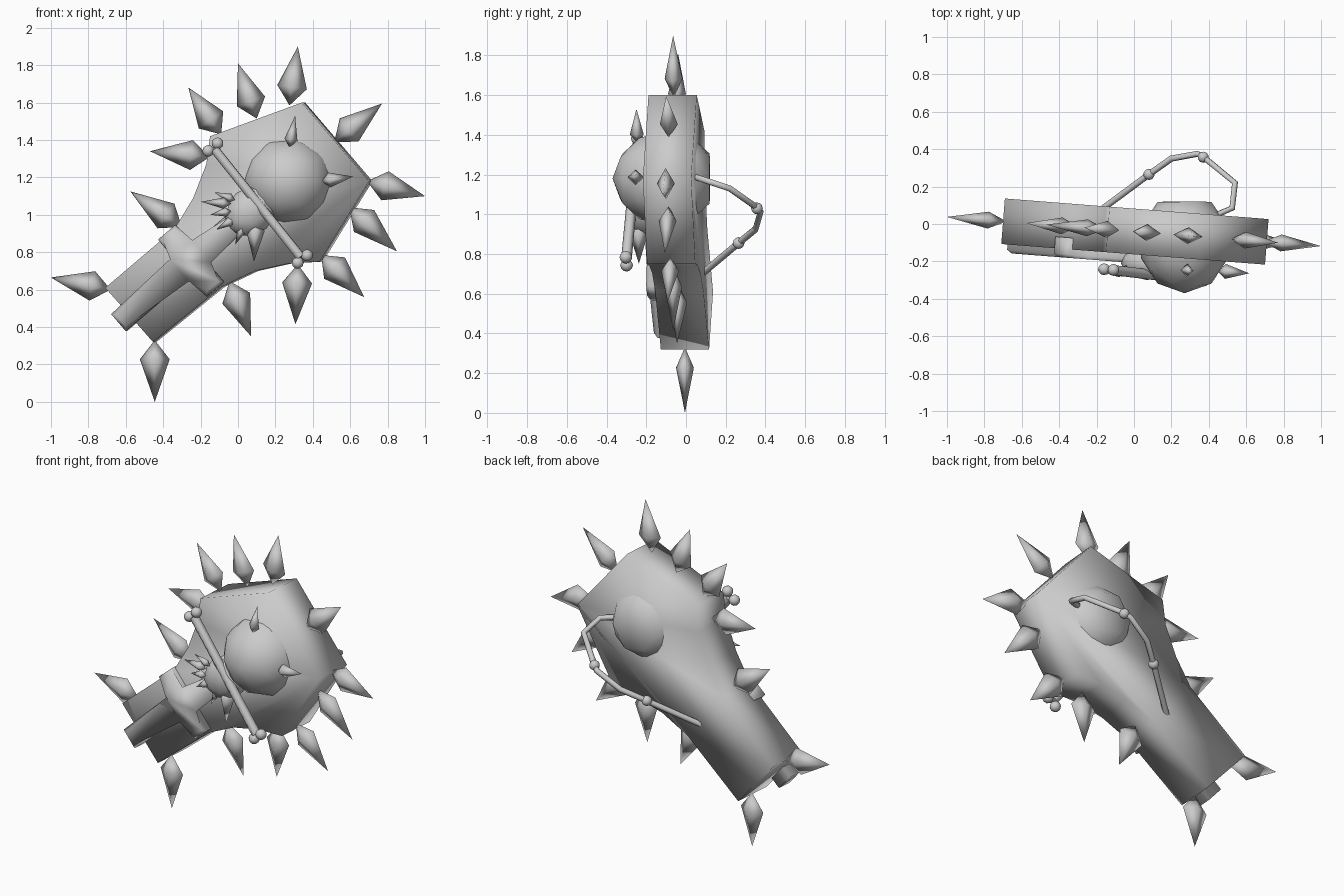
import bpy, bmesh, math
from mathutils import Vector, Matrix

if "Cube" in bpy.data.objects:
    bpy.data.objects.remove(bpy.data.objects["Cube"])

T = 0.078                                   # slight turn of the shield plane
N = Vector((T, 1, 0)).normalized()          # shield thickness direction


def P(x, z, d=0.0):
    """Point on the shield plane, pushed d along its thickness (back is +)."""
    return Vector((x, -0.04 - T * x, z)) + N * d


def finish(name, bm, smooth=True, angle=None):
    bmesh.ops.recalc_face_normals(bm, faces=bm.faces)
    me = bpy.data.meshes.new(name)
    bm.to_mesh(me)
    bm.free()
    ob = bpy.data.objects.new(name, me)
    bpy.context.collection.objects.link(ob)
    for p in me.polygons:
        p.use_smooth = smooth
    if angle:
        bpy.ops.object.select_all(action='DESELECT')
        ob.select_set(True)
        bpy.context.view_layer.objects.active = ob
        bpy.ops.object.shade_smooth_by_angle(angle=math.radians(angle))
    return ob


def slab(name, pts, d0, d1, inset=0.0, angle=None):
    """Outline in the shield plane extruded from d0 (front) to d1 (back)."""
    bm = bmesh.new()
    f = bm.faces.new([bm.verts.new(P(x, z, d0)) for x, z in pts])
    b = bm.faces.new([bm.verts.new(P(x, z, d1)) for x, z in pts])
    n = len(pts)
    for i in range(n):
        j = (i + 1) % n
        bm.faces.new((f.verts[i], f.verts[j], b.verts[j], b.verts[i]))
    if inset:
        bmesh.ops.bevel(bm, geom=list(f.edges), offset=inset, segments=1, affect='EDGES')
    return finish(name, bm, True, angle)


def spike(name, base, tip, w, t, mid):
    """Four-sided bipyramid, w wide in the plane and t thick, widest at mid."""
    ax = tip - base
    side = ax.cross(N).normalized()
    up = side.cross(ax).normalized()
    c = base + ax * mid
    bm = bmesh.new()
    ring = [bm.verts.new(c + o) for o in (side * w, up * t, -side * w, -up * t)]
    a, b = bm.verts.new(base), bm.verts.new(tip)
    for i in range(4):
        j = (i + 1) % 4
        bm.faces.new((ring[i], ring[j], a))
        bm.faces.new((ring[j], ring[i], b))
    return finish(name, bm)


def ball(name, c, r, axes=None, sub=2):
    bm = bmesh.new()
    bmesh.ops.create_icosphere(bm, subdivisions=sub, radius=1)
    for v in bm.verts:
        v.co = Vector((v.co.x * r[0], v.co.y * r[1], v.co.z * r[2]))
        if axes:
            v.co = axes @ v.co
        v.co += c
    return finish(name, bm)


def tube(name, pts, r):
    cu = bpy.data.curves.new(name, 'CURVE')
    cu.dimensions = '3D'
    cu.bevel_depth = r
    cu.bevel_resolution = 1
    cu.use_fill_caps = True
    s = cu.splines.new('POLY')
    s.points.add(len(pts) - 1)
    for p, q in zip(s.points, pts):
        p.co = (*q, 1)
    ob = bpy.data.objects.new(name, cu)
    bpy.context.collection.objects.link(ob)
    return ob


# shield plate
slab("shield_plate", [(0.35, 1.60), (0.71, 1.18), (0.445, 0.75), (0.28, 0.74),
                      (0.10, 0.70), (-0.08, 0.615), (-0.445, 0.32), (-0.70, 0.61),
                      (-0.33, 0.925), (-0.23, 1.09), (-0.16, 1.27), (-0.14, 1.42)],
     -0.122, 0.122)

# rim spikes: base and tip
rim = [(.275, 1.585, .32, 1.90), (.10, 1.515, 0, 1.81), (-.09, 1.43, -.265, 1.68),
       (-.15, 1.31, -.47, 1.34), (-.30, .935, -.575, 1.125), (-.68, .60, -1, .665),
       (-.445, .33, -.445, 0), (-.045, .645, .07, .35), (.32, .735, .307, .415),
       (.445, .785, .675, .56), (.595, 1.04, .85, .805), (.69, 1.18, 1, 1.10),
       (.515, 1.39, .77, 1.595)]
for i, (a, b, c, d) in enumerate(rim):
    spike(f"rim_spike_{i + 1}", P(a, b), P(c, d), 0.08, 0.045, 0.31)

# raised cross along the handle end
u, v = Vector((0.76, 0.65)), Vector((0.65, -0.76))
o, w = Vector((-0.24, 0.755)), 0.06
cross = [(-.51, -w), (-w, -w), (-w, -.20), (w, -.20), (w, -w), (.35, -w),
         (.35, w), (w, w), (w, .20), (-w, .20), (-w, w), (-.51, w)]
slab("front_cross", [tuple(o + u * a + v * b) for a, b in cross], -0.168, -0.06, 0.018)

# skull: cranium pokes through the plate and ends in a flat cap
head = ball("skull_cranium", Vector((0.27, -0.10, 1.18)), (0.245, 0.27, 0.24))
for vert in head.data.vertices:
    vert.co.y = min(vert.co.y, 0.12)
snout_axes = Matrix.Rotation(-math.atan2(0.65, 0.76), 3, 'Y')
ball("skull_snout", Vector((0.07, -0.21, 1.02)), (0.15, 0.09, 0.125), snout_axes)

# horns and teeth: base x, z, tip x, z, depth, half width
fangs = [(.29, 1.36, .32, 1.53, -.185, .035), (.46, 1.18, .63, 1.205, -.175, .04),
         (.11, .97, .10, .75, -.19, .05), (.05, .95, .00, .84, -.20, .025),
         (0, .98, -.10, .92, -.21, .025), (-.02, 1.02, -.13, 1.00, -.22, .025),
         (-.02, 1.06, -.18, 1.07, -.22, .03), (0, 1.08, -.11, 1.12, -.21, .025)]
for i, (a, b, c, d, e, r) in enumerate(fangs):
    spike(f"{'horn' if i < 2 else 'tooth'}_{i + 1}", P(a, b, e), P(c, d, e), r, r, 0.25)

# bone held crosswise in the jaw, two knobs per end
e0, e1 = Vector((-0.125, -0.245, 1.35)), Vector((0.335, -0.30, 0.775))
tube("jaw_bone", [e0, e1], 0.027)
along = (e1 - e0).normalized()
across = along.cross(N).normalized()
for n, (e, s) in enumerate(((e0, -1), (e1, 1))):
    for k in (-1, 1):
        ball(f"bone_knob_{n}_{'a' if k < 0 else 'b'}",
             e + along * s * 0.015 + across * k * 0.032, (0.032,) * 3, sub=2)

# grip on the back with two knots
grip = [(-.17, .08, .70), (.08, .265, .855), (.20, .35, .925), (.34, .375, 1.01),
        (.375, .355, 1.035), (.54, .22, 1.13), (.525, .085, 1.175), (.42, .04, 1.19)]
tube("back_grip", [Vector(p) for p in grip], 0.017)
for i, k in enumerate(((.08, .265, .855), (.37, .357, 1.03))):
    ball(f"grip_knot_{i + 1}", Vector(k), (0.03,) * 3)
